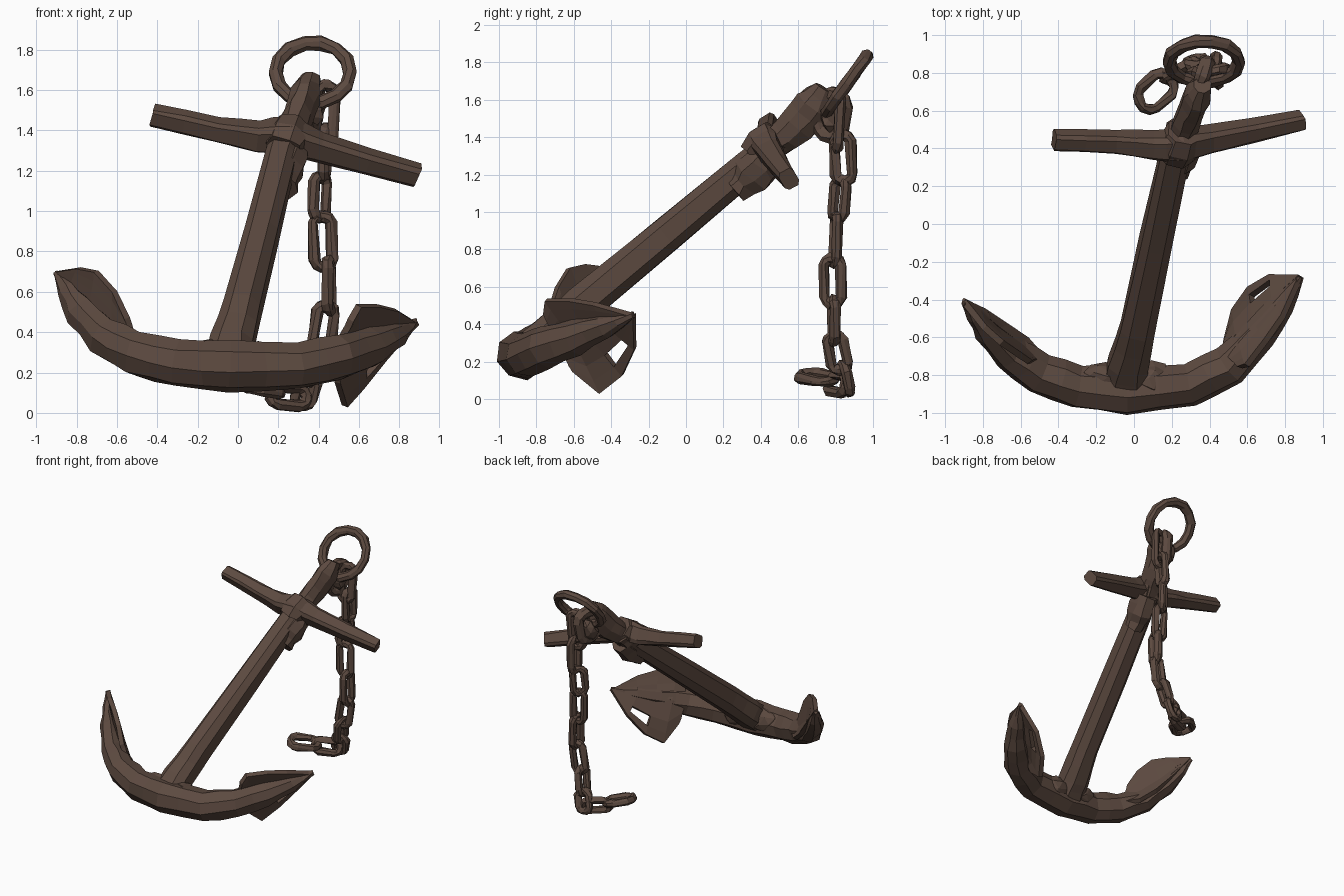
import bpy, bmesh, math, random
from mathutils import Vector as V

if "Cube" in bpy.data.objects:
    bpy.data.objects.remove(bpy.data.objects["Cube"])
random.seed(4)

rust = bpy.data.materials.new("dark rust brown")
rust.diffuse_color = (0.108, 0.068, 0.051, 1)
rust.use_nodes = True
rust.node_tree.nodes["Principled BSDF"].inputs["Base Color"].default_value = rust.diffuse_color


def finish(name, bm, jitter):
    for v in bm.verts:
        v.co += V([random.uniform(-jitter, jitter) for _ in range(3)])
        v.co.z = max(v.co.z, 0)
    bmesh.ops.recalc_face_normals(bm, faces=bm.faces)
    me = bpy.data.meshes.new(name)
    bm.to_mesh(me)
    bm.free()
    me.materials.append(rust)
    ob = bpy.data.objects.new(name, me)
    bpy.context.collection.objects.link(ob)
    return ob


def tube(name, path, up, c=0.414, closed=False, jitter=0.006, steps=1):
    """Sweep a chamfered rectangle along (x, y, z, half_u, half_v) stations."""
    st = []
    n = len(path)
    for i in range(n if closed else n - 1):
        a, b = path[i], path[(i + 1) % n]
        for s in range(steps):
            st.append([p + (q - p) * s / steps for p, q in zip(a, b)])
    if not closed:
        st.append(list(path[-1]))
    bm, rings, n = bmesh.new(), [], len(st)
    section = [(1, c), (c, 1), (-c, 1), (-1, c), (-1, -c), (-c, -1), (c, -1), (1, -c)]
    for i, s in enumerate(st):
        lo = st[(i - 1) % n] if closed else st[max(i - 1, 0)]
        hi = st[(i + 1) % n] if closed else st[min(i + 1, n - 1)]
        t = (V(hi[:3]) - V(lo[:3])).normalized()
        u = (V(up) - t * V(up).dot(t)).normalized()
        w = t.cross(u)
        rings.append([bm.verts.new(V(s[:3]) + u * a * s[3] + w * b * s[4]) for a, b in section])
    for i in range(n if closed else n - 1):
        a, b = rings[i], rings[(i + 1) % n]
        for k in range(8):
            bm.faces.new((a[k], a[(k + 1) % 8], b[(k + 1) % 8], b[k]))
    if not closed:
        bm.faces.new(rings[0])
        bm.faces.new(rings[-1])
    return finish(name, bm, jitter)


def lobe(name, spine, edge, hole=None):
    """Half of a fluke: plate lofted from the arm spine to its outer edge."""
    bm = bmesh.new()
    rows = [[bm.verts.new(V(a).lerp(V(b), t)) for a, b in zip(spine, edge)]
            for t in (0, 0.5, 0.78, 1)]
    for r in range(3):
        for k in range(len(spine) - 1):
            if (r, k) != hole:
                bm.faces.new((rows[r][k], rows[r][k + 1], rows[r + 1][k + 1], rows[r + 1][k]))
    bmesh.ops.remove_doubles(bm, verts=bm.verts, dist=0.003)
    ob = finish(name, bm, 0.003)
    m = ob.modifiers.new("thickness", 'SOLIDIFY')
    m.thickness, m.offset = 0.035, 0


def link(name, centre, axis, side, half_len=0.14, half_wid=0.068, r=0.027):
    """Stadium shaped chain link."""
    a = V(axis).normalized()
    s = (V(side) - a * V(side).dot(a)).normalized()
    pts = []
    for k in range(12):
        q = 2 * math.pi * (k + 0.5) / 12
        straight = math.copysign(half_len - half_wid, math.cos(q))
        p = V(centre) + a * (straight + (half_wid - r) * math.cos(q)) + s * (half_wid - r) * math.sin(q)
        pts.append((*p, r, r))
    tube(name, pts, a.cross(s), closed=True, jitter=0.006)


def lump(name, centre, size):
    bm = bmesh.new()
    bmesh.ops.create_icosphere(bm, subdivisions=2, radius=1)
    for v in bm.verts:
        v.co = V(centre) + V([p * q for p, q in zip(v.co, size)])
    finish(name, bm, 0.014)


# shank with its foot and eye head
AXIS_UP = (0, -0.64, 0.76)
tube("shank", [(-0.05, -0.84, 0.25, .1, .115), (-0.03, -0.74, 0.34, .1, .105),
               (0.02, -0.55, 0.51, .1, .09), (0.21, 0.35, 1.26, .085, .078),
               (0.25, 0.5, 1.39, .08, .075)], AXIS_UP, c=0.5, steps=2, jitter=0.004)
tube("shank_head", [(0.25, 0.47, 1.36, .075, .07), (0.30, 0.6, 1.47, .1, .068),
                    (0.335, 0.685, 1.57, .105, .068), (0.36, 0.735, 1.665, .05, .045)],
     AXIS_UP, steps=2)

# stock (cross bar), its collar and crusts
tube("stock", [(-0.425, 0.445, 1.475, .05, .045), (-0.1, 0.435, 1.405, .056, .052),
               (0.1, 0.42, 1.37, .07, .065), (0.25, 0.42, 1.375, .08, .08),
               (0.4, 0.45, 1.32, .066, .062), (0.89, 0.55, 1.175, .053, .045)],
     (0, -0.5, 0.86), c=0.65, steps=2, jitter=0.004)
tube("stock_collar", [(0.22, 0.37, 1.3, .095, .09), (0.24, 0.42, 1.35, .11, .108),
                      (0.265, 0.49, 1.41, .09, .085)], AXIS_UP, c=0.5, jitter=0.01)
tube("rust_crust_upper", [(0.215, 0.27, 1.13, .075, .075), (0.24, 0.35, 1.2, .1, .09),
                          (0.26, 0.45, 1.3, .09, .085)], AXIS_UP, steps=2, jitter=0.012)
lump("rust_crust_lower", (-0.14, -0.82, 0.27), (.15, .09, .1))
lump("rust_crust_crown", (0.08, -0.82, 0.26), (.13, .09, .1))

# curved arms, left tip to right tip
tube("arms", [(-0.9, -0.41, 0.69, .02, .015), (-0.85, -0.47, 0.605, .055, .04),
              (-0.78, -0.56, 0.495, .08, .065), (-0.665, -0.68, 0.375, .095, .085),
              (-0.505, -0.79, 0.295, .105, .1), (-0.3, -0.86, 0.245, .11, .11),
              (-0.04, -0.88, 0.235, .125, .12), (0.3, -0.85, 0.235, .11, .11),
              (0.505, -0.75, 0.275, .105, .1), (0.665, -0.585, 0.33, .09, .085),
              (0.78, -0.435, 0.385, .06, .06), (0.88, -0.28, 0.45, .015, .015)],
     (0, -0.6, 0.8), steps=2, jitter=0.007)

# flukes: plates lying toward the inner side of the arms
right = [(.48, -.68, .305), (.55, -.6, .325), (.64, -.52, .345), (.74, -.405, .38), (.88, -.28, .45)]
lobe("right_fluke_upper", right,
     [(.56, -.76, .46), (.60, -.75, .53), (.70, -.62, .53), (.79, -.49, .51), (.88, -.28, .45)])
lobe("right_fluke_lower", right,
     [(.49, -.6, .15), (.53, -.455, .035), (.615, -.34, .13), (.725, -.275, .27), (.88, -.275, .45)],
     (1, 2))
left = [(-.505, -.72, .325), (-.615, -.64, .41), (-.725, -.555, .51), (-.825, -.465, .625), (-.9, -.41, .69)]
lobe("left_fluke_upper", left,
     [(-.55, -.73, .47), (-.61, -.69, .6), (-.70, -.63, .7), (-.79, -.55, .72), (-.9, -.41, .7)])
lobe("left_fluke_lower", left,
     [(-.5, -.69, .29), (-.57, -.61, .3), (-.67, -.54, .39), (-.8, -.46, .55), (-.9, -.41, .69)])

# big ring at the top
slope = V((0, 0.58, 0.81))
ring = []
for k in range(14):
    q = 2 * math.pi * k / 14
    ring.append((*(V((0.37, 0.86, 1.685)) + V((0.185 * math.cos(q), 0, 0)) + slope * 0.185 * math.sin(q)),
                 .032, .034))
tube("top_ring", ring, (0, 0.81, -0.58), closed=True, jitter=0.005)

# shackle hung through the head
link("shackle", (0.36, 0.78, 1.52), (0.1, 0.2, 1), (0.35, 1, 0), 0.15, 0.11, 0.038)
lump("shackle_bolt", (0.35, 0.78, 1.5), (.085, .065, .085))

# hanging chain, then the links lying on the ground
X, Y = (1, 0.15, 0), (0.15, 1, 0)
chain = [((.43, .81, 1.48), (.05, .05, 1), X, .17), ((.43, .84, 1.29), (.02, -.05, 1), Y, .15),
         ((.405, .82, 1.07), (.05, .1, 1), (0.7, 0.7, 0), .13), ((.42, .80, .85), (-.05, .05, 1), X, .155),
         ((.45, .785, .63), (-.02, 0, 1), Y, .15), ((.425, .79, .42), (.15, 0, 1), X, .14),
         ((.375, .81, .25), (.2, -.2, 1), Y, .125), ((.335, .855, .11), (.2, -.2, 1), X, .105),
         ((.25, .81, .08), (1, .5, -.1), (0, .3, 1), .125),
         ((.115, .70, .115), (1, .9, -.2), (-.8, 1, .25), .135)]
for i, (c, a, s, h) in enumerate(chain):
    link(f"chain_link_{i + 1}", c, a, s, h, 0.1 if i == 9 else 0.073)
